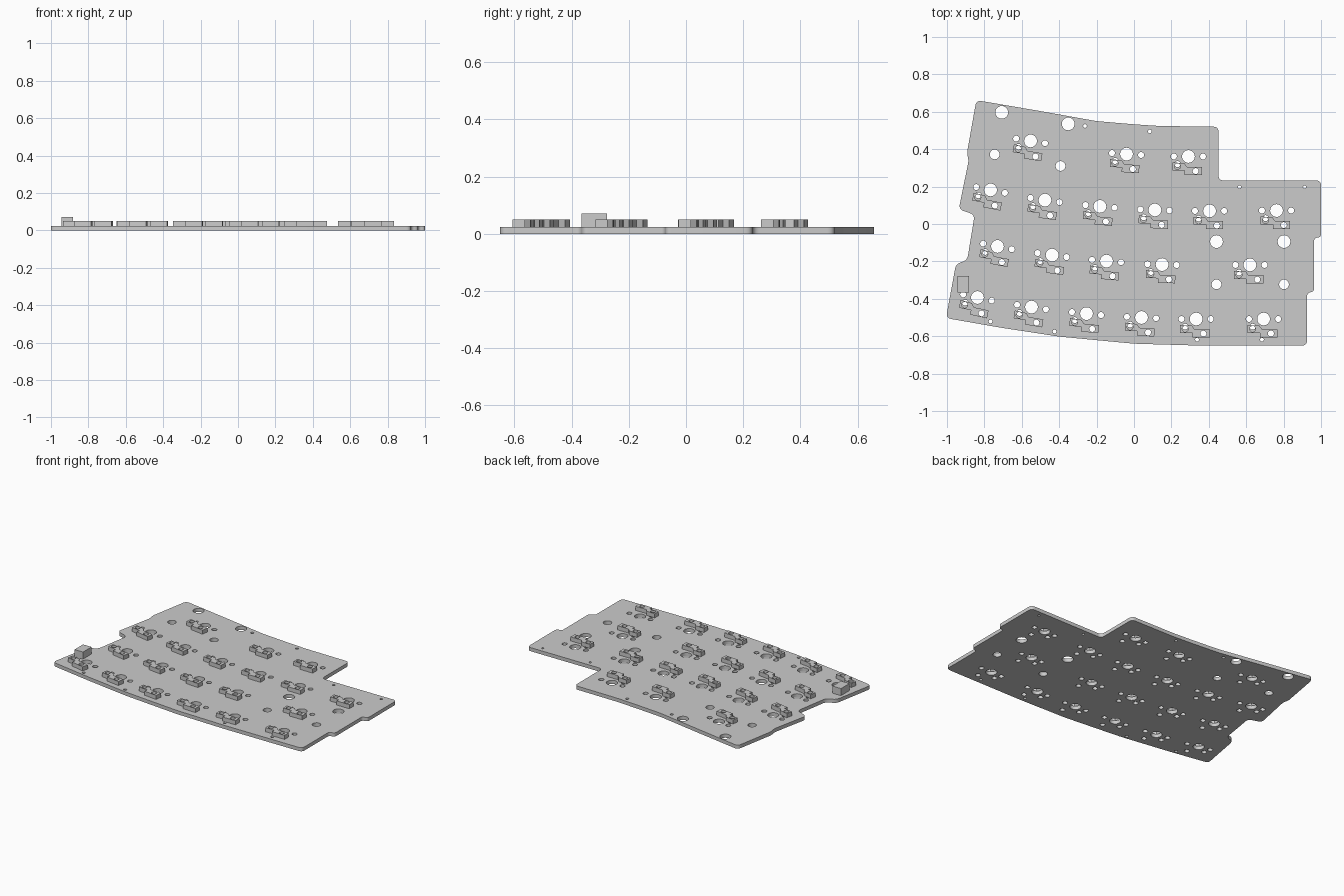
import bpy, bmesh, math
from mathutils import Vector, Matrix

cube = bpy.data.objects.get("Cube")
if cube:
    bpy.data.objects.remove(cube)

grey = bpy.data.materials.new("plain grey")
grey.use_nodes = True
COLOUR = (0.6, 0.6, 0.6, 1)
grey.diffuse_color = COLOUR
grey.node_tree.nodes["Principled BSDF"].inputs["Base Color"].default_value = COLOUR

BOARD_TOP, SOCKET_TOP, PLUG_TOP = 0.024, 0.051, 0.071


def circle(x, y, r, sides=28):
    steps = [2 * math.pi * i / sides for i in range(sides)]
    return [(x + r * math.cos(a), y + r * math.sin(a)) for a in steps]


def rounded(points, radius):
    """Replace each corner of a closed outline with a short arc."""
    pts = [Vector(p) for p in points]
    out = []
    for i, p in enumerate(pts):
        a, b = pts[i - 1] - p, pts[(i + 1) % len(pts)] - p
        r = min(radius, a.length * 0.45, b.length * 0.45)
        start, end = p + a.normalized() * r, p + b.normalized() * r
        for k in range(7):
            t = k / 6
            out.append(start * (1 - t) ** 2 + p * 2 * t * (1 - t) + end * t * t)
    return out


def plate(name, loops, z0, z1, matrix=Matrix()):
    """Flat slab from an outline followed by its holes."""
    curve = bpy.data.curves.new(name, "CURVE")
    curve.dimensions = "2D"
    curve.fill_mode = "BOTH"
    curve.extrude = (z1 - z0) / 2
    for loop in loops:
        spline = curve.splines.new("POLY")
        spline.points.add(len(loop) - 1)
        for point, (x, y) in zip(spline.points, loop):
            point.co = (x, y, 0, 1)
        spline.use_cyclic_u = True
    temp = bpy.data.objects.new(name + " outline", curve)
    bpy.context.collection.objects.link(temp)
    graph = bpy.context.evaluated_depsgraph_get()
    mesh = bpy.data.meshes.new_from_object(temp.evaluated_get(graph))
    bpy.data.objects.remove(temp)
    bm = bmesh.new()
    bm.from_mesh(mesh)
    bmesh.ops.remove_doubles(bm, verts=bm.verts, dist=1e-5)
    bmesh.ops.recalc_face_normals(bm, faces=bm.faces)
    bm.to_mesh(mesh)
    bm.free()
    mesh.materials.clear()
    mesh.materials.append(grey)
    obj = bpy.data.objects.new(name, mesh)
    obj.matrix_world = Matrix.Translation((0, 0, (z0 + z1) / 2)) @ matrix
    bpy.context.collection.objects.link(obj)
    bpy.ops.object.select_all(action="DESELECT")
    obj.select_set(True)
    bpy.context.view_layer.objects.active = obj
    bpy.ops.object.shade_smooth_by_angle(angle=math.radians(30))
    return obj


# Key centres, row by row from the back
keys = [
    (-0.553, 0.444), (-0.04, 0.374), (0.291, 0.361),
    (-0.767, 0.182), (-0.476, 0.128), (-0.182, 0.094),
    (0.112, 0.075), (0.404, 0.07), (0.762, 0.072),
    (-0.73, -0.12), (-0.438, -0.166), (-0.147, -0.198),
    (0.15, -0.217), (0.62, -0.219),
    (-0.837, -0.393), (-0.548, -0.444), (-0.254, -0.479),
    (0.04, -0.5), (0.332, -0.508), (0.693, -0.508),
]


def key_matrix(x, y):
    """Keys fan out clockwise towards the right-hand edge."""
    turn = math.radians(min(0, 10.6 * x - 3.3))
    return Matrix.Translation((x, y, 0)) @ Matrix.Rotation(turn, 4, "Z")


# Holes in each key's own frame: stem, two guides, two pins
PINS = [(-0.0585, -0.041, 0.016), (0.039, -0.078, 0.016)]
KEY_HOLES = [(0, 0, 0.034), (-0.078, 0, 0.016), (0.078, 0, 0.016)] + PINS

# Board outline
outline = rounded([
    (-0.843, 0.662), (-0.52, 0.607), (-0.2, 0.55), (0.0, 0.533),
    (0.136, 0.524), (0.452, 0.52), (0.452, 0.233), (1.0, 0.233),
    (1.0, -0.07), (0.963, -0.075), (0.963, -0.36), (0.925, -0.37),
    (0.925, -0.65), (0.35, -0.65), (0.0, -0.64), (-0.4, -0.602),
    (-0.72, -0.553), (-1.005, -0.503), (-0.952, -0.213), (-0.892, -0.195),
    (-0.852, 0.05), (-0.937, 0.078), (-0.884, 0.34), (-0.893, 0.38),
], 0.028)
loops = [outline]
for x, y in keys:
    m = key_matrix(x, y)
    for hx, hy, r in KEY_HOLES:
        c = m @ Vector((hx, hy, 0))
        loops.append(circle(c.x, c.y, r))

# Stabiliser and mounting holes, grouped by radius
extra = {
    0.034: [(-0.707, 0.597), (-0.352, 0.535), (0.441, -0.094), (0.802, -0.094)],
    0.026: [(-0.745, 0.372), (-0.393, 0.31), (0.441, -0.323), (0.802, -0.323)],
    0.01: [(-0.262, 0.524), (0.085, 0.495), (-0.767, -0.521),
           (-0.425, -0.575), (0.337, -0.618), (0.684, -0.618)],
    0.008: [(0.564, 0.198), (0.912, 0.198)],
}
for r, centres in extra.items():
    loops += [circle(x, y, r) for x, y in centres]
plate("board", loops, 0, BOARD_TOP)

# Stepped key sockets, pierced by their two pin holes
step = [
    (-0.085, -0.032), (-0.022, -0.036), (-0.008, -0.055), (0.073, -0.055),
    (0.073, -0.098), (-0.02, -0.098), (-0.02, -0.074), (-0.085, -0.074),
]
socket_loops = [step] + [circle(*p) for p in PINS]
socket_loops[1] = circle(PINS[0][0], -0.053, 0.016)
for i, (x, y) in enumerate(keys):
    plate(f"socket_{i + 1}", socket_loops, BOARD_TOP, SOCKET_TOP, key_matrix(x, y))

# Cable connector at the left edge
plug = [(-0.943, -0.366), (-0.881, -0.366), (-0.881, -0.277), (-0.943, -0.277)]
plate("connector", [plug], BOARD_TOP, PLUG_TOP)
